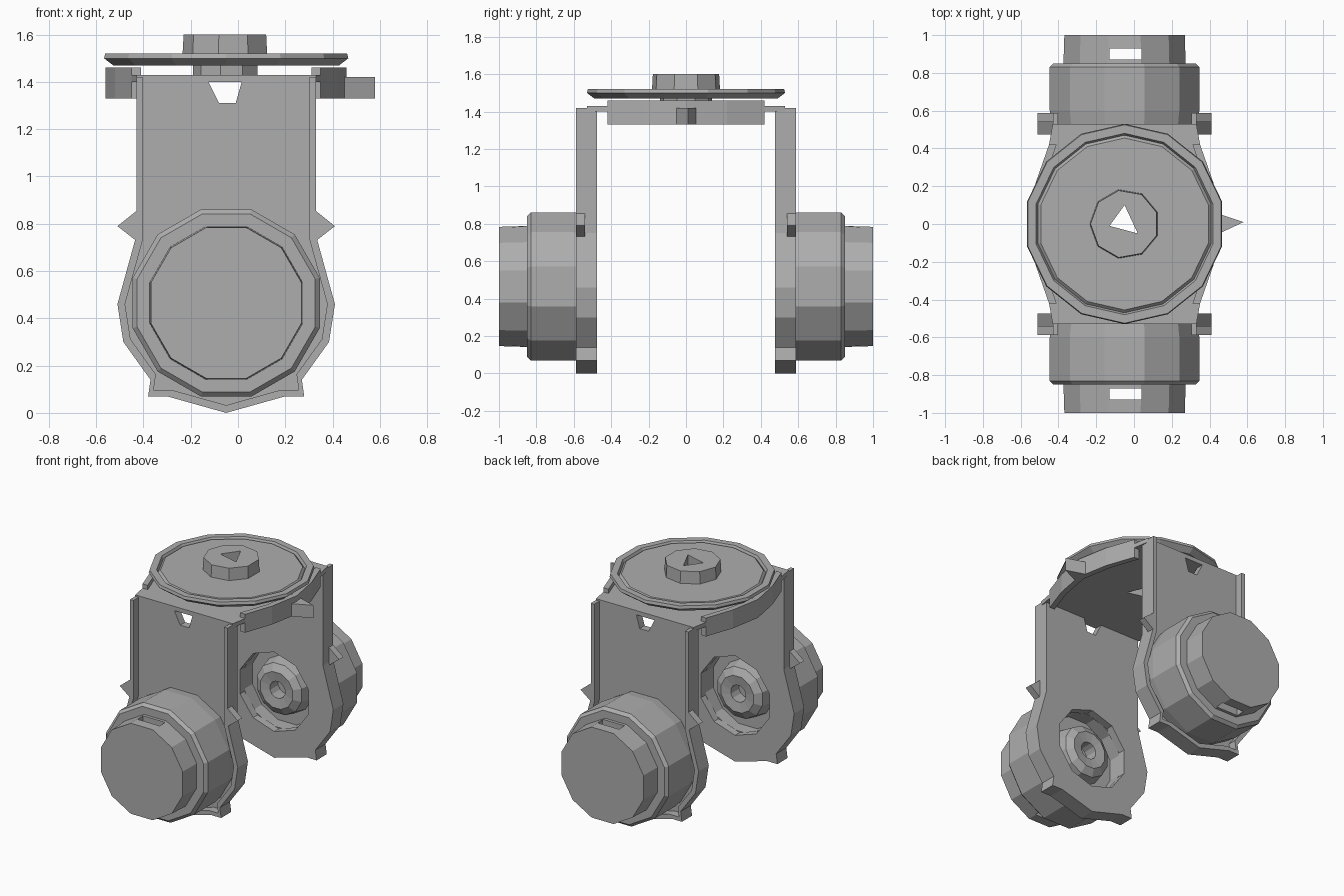
import bpy, bmesh, math
from mathutils import Vector

if "Cube" in bpy.data.objects:
    bpy.data.objects.remove(bpy.data.objects["Cube"])

CX = -0.05      # centre line of the bracket
PIVOT = 0.465   # height of the motor axis

grey = bpy.data.materials.new("plain_grey")
grey.use_nodes = True
colour = (0.42, 0.42, 0.42, 1)
grey.diffuse_color = colour
grey.node_tree.nodes["Principled BSDF"].inputs["Base Color"].default_value = colour


def finish(name, bm):
    bmesh.ops.remove_doubles(bm, verts=bm.verts, dist=0.0005)
    bmesh.ops.recalc_face_normals(bm, faces=bm.faces)
    mesh = bpy.data.meshes.new(name)
    bm.to_mesh(mesh)
    bm.free()
    mesh.materials.append(grey)
    obj = bpy.data.objects.new(name, mesh)
    bpy.context.collection.objects.link(obj)
    return obj


def place(axis, a, b, h):
    return Vector((CX + a, h, b)) if axis == "y" else Vector((CX + a, b, h))


def prism(name, pts, axis, lo, hi):
    """Extrude an outline along an axis."""
    bm = bmesh.new()
    ends = [[bm.verts.new(place(axis, a, b, h)) for a, b in pts] for h in (lo, hi)]
    for ring in ends:
        bm.faces.new(ring)
    n = len(pts)
    for i in range(n):
        j = (i + 1) % n
        bm.faces.new((ends[0][i], ends[0][j], ends[1][j], ends[1][i]))
    return finish(name, bm)


def lathe(name, profile, axis, sides, centre=0.0, turn=0.5):
    """Turn a (radius, position) profile around an axis."""
    bm = bmesh.new()
    rings = []
    for r, h in profile:
        ring = []
        for i in range(sides):
            t = math.tau * (i + turn) / sides
            ring.append(bm.verts.new(place(axis, r * math.cos(t), centre + r * math.sin(t), h)))
        rings.append(ring)
    for low, high in zip(rings, rings[1:]):
        for i in range(sides):
            j = (i + 1) % sides
            bm.faces.new((low[i], low[j], high[j], high[i]))
    bm.faces.new(rings[0])
    bm.faces.new(rings[-1])
    return finish(name, bm)


def cut(target, cutter, keep=False):
    mod = target.modifiers.new("cut", "BOOLEAN")
    mod.operation = "DIFFERENCE"
    mod.solver = "EXACT"
    mod.object = cutter
    bpy.context.view_layer.objects.active = target
    bpy.ops.object.modifier_apply(modifier=mod.name)
    if not keep:
        bpy.data.objects.remove(cutter)


def both_sides(half):
    return half + [(-a, b) for a, b in reversed(half) if abs(a) > 0.001]


def box(a, b, c, d):
    return [(a, b), (c, b), (c, d), (a, d)]


# Arm outline: straight neck, round foot with small burrs
half = [(0.38, 1.42), (0.38, 0.75), (0.46, 0.46), (0.435, 0.3), (0.32, 0.14),
        (0.33, 0.07), (0.25, 0.07), (0, 0)]
outline = both_sides(half)
inner = [(a * 0.93, b if b > 1 else PIVOT + (b - PIVOT) * 0.93) for a, b in outline]

for side, s in (("front", -1), ("back", 1)):
    # Arm plate with a bearing hole and a notch at its top edge
    plate = prism(side + "_arm_plate", outline, "y", s * 0.475, s * 0.53)
    cut(plate, lathe("hole_cutter", [(0.28, s * 0.4), (0.28, s * 0.6)], "y", 10, PIVOT))
    cut(plate, prism("notch_cutter", [(-0.1, 1.45), (0.08, 1.45), (0.04, 1.31), (-0.03, 1.31)],
                     "y", s * 0.4, s * 0.6))

    # Raised flange following the sides and foot, with a clipped top corner
    flange = prism(side + "_arm_flange", outline + inner[::-1], "y", s * 0.525, s * 0.588)
    for f in (-1, 1):
        prism(side + "_neck_burr", [(f * 0.36, 0.87), (f * 0.46, 0.79), (f * 0.37, 0.72)],
              "y", s * 0.54, s * 0.588)

    # Motor body, its inner end open to show the hub
    lathe(side + "_motor", [(0.06, s * 0.6), (0.06, s * 0.51), (0.13, s * 0.5), (0.18, s * 0.53),
                            (0.2, s * 0.62), (0.28, s * 0.62), (0.28, s * 0.525), (0.4, s * 0.525),
                            (0.41, s * 0.6), (0.41, s * 0.83), (0.39, s * 0.85)],
          "y", 12, PIVOT)

    # End cap with a slot through it
    cap = lathe(side + "_motor_cap", [(0.335, s * 0.845), (0.33, s)], "y", 12, PIVOT)
    cut(cap, prism("slot_cutter", box(-0.08, 0, 0.09, 1), "y", s * 0.87, s * 0.93))

# Bridge between the arms: floor and bulging side walls
edge = [(0.38, -0.53), (0.4, -0.42), (0.47, -0.22), (0.51, 0), (0.47, 0.22), (0.4, 0.42), (0.38, 0.53)]
floor = prism("bridge_floor", both_sides(edge), "z", 1.4, 1.43)
wall = edge[1:-1]
for side, f in (("left", 1), ("right", -1)):
    ring = [(f * a, b) for a, b in wall] + [(f * (a - 0.04), b) for a, b in reversed(wall)]
    prism(side + "_bridge_wall", ring, "z", 1.33, 1.46)
prism("bridge_tab", [(0.48, -0.06), (0.63, 0.01), (0.48, 0.06)], "z", 1.33, 1.42)

# Turntable disc with a rim groove, and its hub
disc = lathe("top_disc", [(0.49, 1.47), (0.53, 1.5), (0.525, 1.52), (0.48, 1.52),
                          (0.47, 1.5), (0.455, 1.515)], "z", 14)
hub = lathe("top_hub", [(0.14, 1.42), (0.14, 1.5), (0.185, 1.51), (0.18, 1.6)], "z", 9)

# Three-sided shaft hole
shaft = prism("shaft_cutter", [(0, 0.1), (-0.08, -0.01), (0.07, -0.05)], "z", 1.2, 1.7)
for part in (floor, disc, hub):
    cut(part, shaft, keep=True)
bpy.data.objects.remove(shaft)
